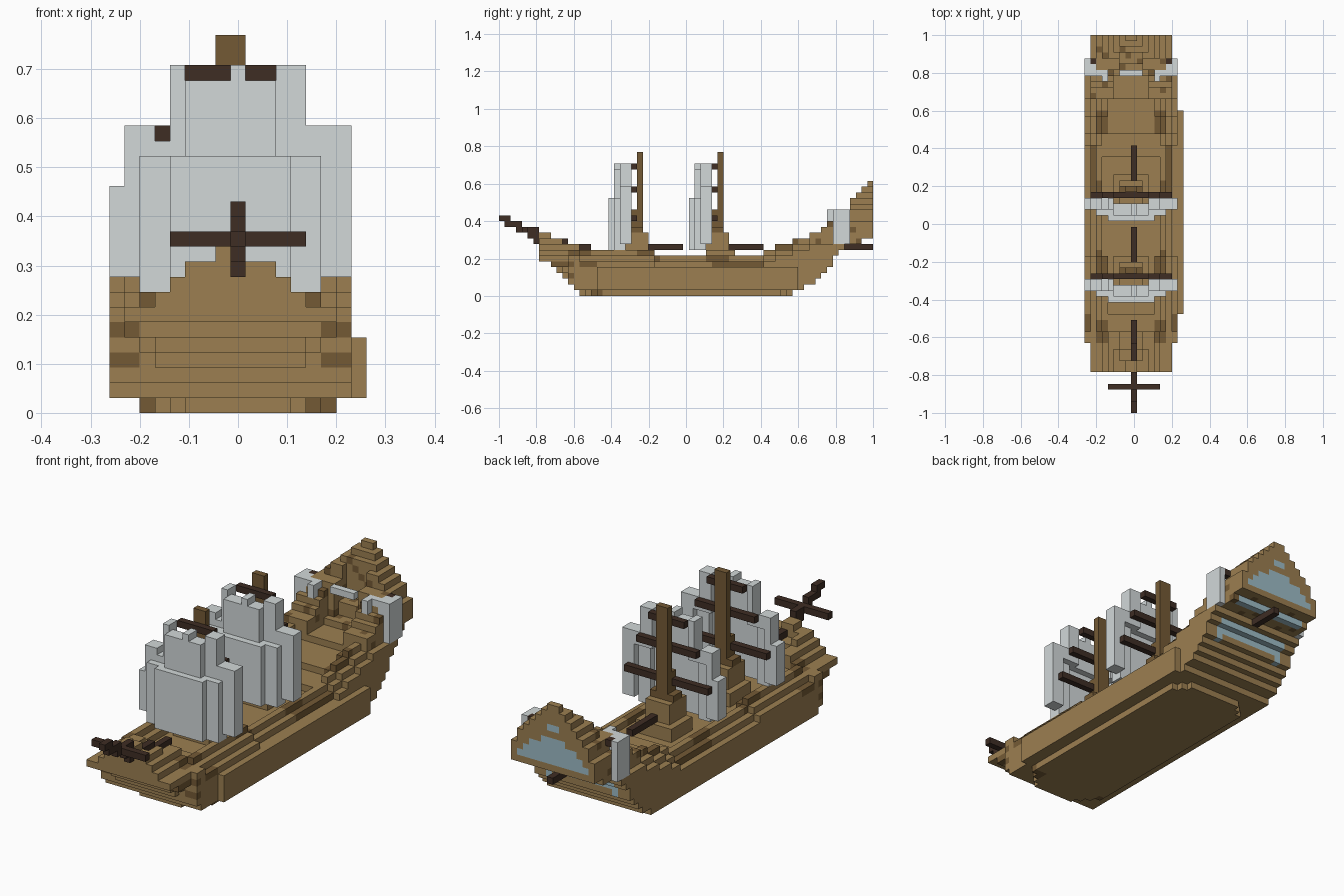
import bpy
import bmesh
from mathutils import Vector

U = 2 / 65  # block size

cube = bpy.data.objects.get("Cube")
if cube:
    bpy.data.objects.remove(cube)


def material(name, rgb):
    lin = [((c / 255 + 0.055) / 1.055) ** 2.4 for c in rgb]
    m = bpy.data.materials.new(name)
    m.use_nodes = True
    m.diffuse_color = (*lin, 1)
    m.node_tree.nodes["Principled BSDF"].inputs["Base Color"].default_value = (*lin, 1)
    return m


WOOD, DARK, SPAR, SAIL, GLASS = range(5)
MATS = [material("oak wood", (156, 127, 81)), material("aged wood", (116, 90, 53)),
        material("dark spar", (62, 45, 36)), material("sail cloth", (210, 216, 217)),
        material("window glass", (158, 188, 198))]
AXES = [Vector((1, 0, 0)), Vector((0, 1, 0)), Vector((0, 0, 1))]


def build(name, cells):
    """Turn a set of coloured blocks into one mesh holding only its outer faces."""
    bm = bmesh.new()
    for cell, mat in cells.items():
        mid = Vector(cell) + Vector((0.5, 0.5, 0.5))
        for a in range(3):
            for s in (-1, 1):
                near = list(cell)
                near[a] += s
                if tuple(near) in cells:
                    continue
                n, p = AXES[a] * s, AXES[(a + 1) % 3] / 2
                q = n.cross(p)
                c = mid + n / 2
                quad = [bm.verts.new((v - Vector((8.5, 32.5, 0))) * U)
                        for v in (c - p - q, c + p - q, c + p + q, c - p + q)]
                bm.faces.new(quad).material_index = mat
    bmesh.ops.remove_doubles(bm, verts=bm.verts, dist=U / 100)
    me = bpy.data.meshes.new(name)
    bm.to_mesh(me)
    bm.free()
    for m in MATS:
        me.materials.append(m)
    ob = bpy.data.objects.new(name, me)
    bpy.context.collection.objects.link(ob)


def box(cells, xs, ys, zs, mat):
    """Fill an inclusive range of blocks."""
    for i in range(xs[0], xs[1] + 1):
        for j in range(ys[0], ys[1] + 1):
            for k in range(zs[0], zs[1] + 1):
                cells[i, j, k] = mat


def step(table, t):
    """Value of the last step at or before t."""
    return [v for start, v in table if start <= t][-1]


# Hull: fore and aft ends per layer, then rail, deck and arch heights
FORE = [14, 13, 12, 11, 10, 9, 7]
AFT = [51, 53, 55, 56, 57, 58, 58, 59, 60, 63, 65]
RAIL = [(7, 11), (9, 10), (11, 9), (14, 8), (27, 7), (46, 8), (48, 9), (51, 10), (54, 11),
        (56, 12), (57, 13), (58, 14), (59, 15), (61, 17), (62, 18), (63, 19), (64, 20)]
DECK = [(7, 9), (11, 8), (14, 7), (17, 6), (44, 7), (48, 8), (54, 9), (58, 10), (60, 12)]
ARCH = [(0, 20), (1, 19), (2, 18), (3, 17), (4, 16), (5, 15), (6, 13), (7, 11)]
PROW = [(0, 11), (1.5, 10), (3, 9), (4, 8), (5, 7)]


def hull_height(i, j):
    d = abs(i - 7.5)
    rail, deck = step(RAIL, j), step(DECK, j)
    if j >= 62:
        return min(rail, step(ARCH, d))
    if j <= 13 and d < 8:
        return deck if j > 8 and d < 2 else min(rail, step(PROW, d))
    if d > 8:
        return 5
    if d > 7:
        return min(rail - 2, 9)
    if j >= 54:
        inner = 3 if j < 59 else 2
        return min(rail, step(ARCH, d)) if d > inner else deck
    if d > 6:
        return rail - 1
    if d > 5:
        return rail
    if d > 4:
        return max(deck, rail - 1)
    return deck


def hull_span(j, k, fore, aft):
    if k == 0:
        cut = max(0, 3 - (j - fore), 2 - (aft - 1 - j))
        return 2 + cut, 14 - cut
    if j < 12 or j > 60:
        cut = max(0, 2 - (j - fore)) if k < 5 else 0
        return 1 + cut, 14 - cut
    return 0, 16 if 17 <= j <= 51 and k < 5 else 15


def hull_mat(i, j, k, aft):
    d = abs(i - 7.5)
    # stern windows
    if j == aft - 1 and (k in (6, 7, 9) and d < 6 or k == 5 and 5 < d < 6):
        return GLASS
    if j == 64 and 11 <= k <= 14 and d < 6.5 - 1.4 * (k - 11):
        return GLASS
    if j == 64 and k == 16 and d < 1:
        return GLASS
    # weathered planks
    if k == 5 and d > 6 and (37 <= j <= 45 or 14 <= j <= 16):
        return DARK
    if j < 13 and k in (3, 5) and d > 6:
        return DARK
    if k == 0 and j < 18 and d > 5:
        return DARK
    if k >= 6 and 4 < d < 6 and (j // 4) % 3 == 0 and j < 56:
        return DARK
    if k >= 9 and 52 < j < 64 and (i + 2 * j + k) % 7 == 0:
        return DARK
    return WOOD


hull = {}
for k in range(20):
    fore, aft = FORE[min(k, 6)], AFT[min(k, 10)]
    for j in range(fore, aft):
        lo, hi = hull_span(j, k, fore, aft)
        for i in range(lo, hi + 1):
            if k < hull_height(i, j):
                hull[i, j, k] = hull_mat(i, j, k, aft)
build("hull", hull)


# Two masts with stepped bases, yards and billowing square sails
def sail_cells(j0):
    cells = {}
    for k in range(8, 23):
        lo, hi = (0, 15) if k < 15 else (1, 15) if k < 19 else (4, 12)
        if k == 8:
            lo, hi = 2, 13
        for i in range(lo, hi + 1):
            # the cloth is notched around the upper yards
            if (k == 22 and i not in (4, 8, 11, 12)) or (k == 18 and i == 3):
                continue
            d = abs(i - 7.5)
            bend = 0 if d < 4 else 1 if d < 6 else 2
            if k > 16:
                bend = 1 if d < 3 else 2
            box(cells, (i, i), (j0 + bend, j0 + bend + 1), (k, k), SAIL)
    return cells


for label, m in (("fore", 24), ("main", 38)):
    mast = {}
    box(mast, (7, 8), (m, m), (6, 24), DARK)
    box(mast, (7, 8), (m - 1, m), (6, 14), DARK)
    box(mast, (6, 9), (m - 1, m), (6, 11), DARK)
    box(mast, (6, 9), (m - 2, m + 1), (6, 10), WOOD)
    box(mast, (5, 10), (m - 2, m + 2), (6, 7), WOOD)
    build(label + "_mast", mast)
    yards = {}
    for k, lo, hi in ((22, 5, 10), (18, 3, 12), (13, 1, 14)):
        box(yards, (lo, hi), (m - 1, m - 1), (k, k), SPAR)
    build(label + "_yards", yards)
    build(label + "_sail", sail_cells(m - 5))
    # boom lying aft of the mast
    boom = {}
    box(boom, (8, 8), (m + 2, m + 7), (8, 8), SPAR)
    build(label + "_boom", boom)

# Small stern sail and its yard
stern_sail = {}
for i in range(16):
    d = abs(i - 7.5)
    if d > 4:
        j = 59 if d > 5 else 58
        box(stern_sail, (i, i), (j - 1, 60 if d > 7 else j), (9, 14), SAIL)
box(stern_sail, (6, 9), (58, 58), (14, 14), SAIL)
build("stern_sail", stern_sail)
stern_yard = {}
box(stern_yard, (1, 4), (60, 60), (14, 14), SPAR)
box(stern_yard, (11, 14), (60, 60), (14, 14), SPAR)
build("stern_yard", stern_yard)

# Rudder spar sticking out under the windows
rod = {}
box(rod, (8, 8), (60, 64), (8, 8), SPAR)
build("stern_spar", rod)

# Bowsprit climbing forward, with its cross spar
bowsprit = {}
for start, end, k in ((0, 1, 13), (1, 3, 12), (3, 6, 11), (5, 8, 10), (6, 11, 9), (11, 15, 8)):
    box(bowsprit, (8, 8), (start, end), (k, k), SPAR)
box(bowsprit, (4, 12), (4, 4), (11, 11), SPAR)
build("bowsprit", bowsprit)
